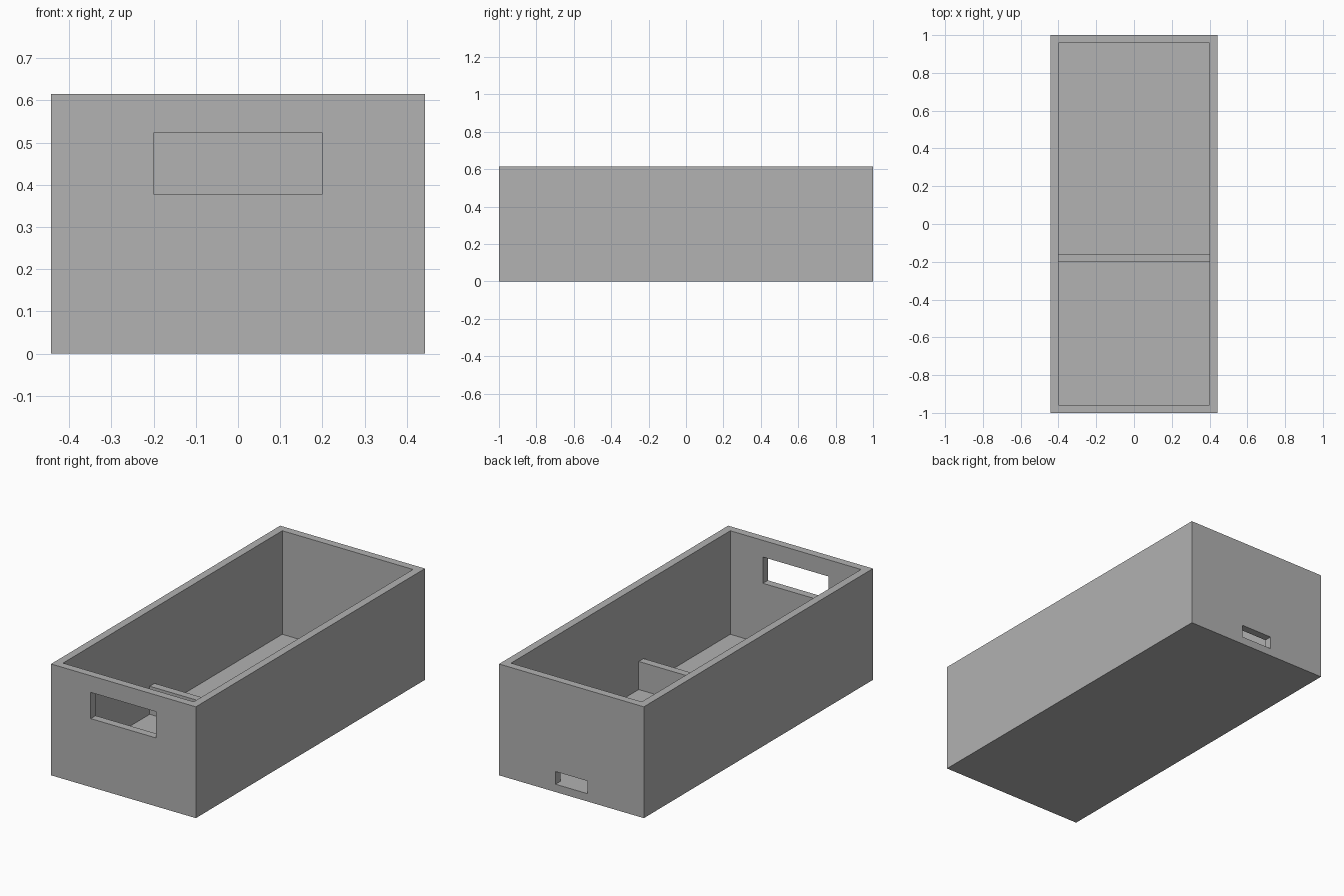
import bpy
import bmesh

cube = bpy.data.objects.get("Cube")
if cube:
    bpy.data.objects.remove(cube, do_unlink=True)

HALF_W, HALF_L, HEIGHT, WALL = 0.4425, 1.0, 0.615, 0.043
DIVIDER_FRONT, DIVIDER_BACK, DIVIDER_TOP = -0.2, -0.158, 0.198

grey = bpy.data.materials.new("plain grey")
grey.use_nodes = True
colour = (0.445, 0.445, 0.445, 1)
grey.diffuse_color = colour
grey.node_tree.nodes["Principled BSDF"].inputs["Base Color"].default_value = colour


def prism(name, profile, half_width):
    """Extrude a (y, z) profile along x, centred on x = 0."""
    bm = bmesh.new()
    face = bm.faces.new([bm.verts.new((-half_width, y, z)) for y, z in profile])
    out = bmesh.ops.extrude_face_region(bm, geom=[face])
    moved = [v for v in out["geom"] if isinstance(v, bmesh.types.BMVert)]
    bmesh.ops.translate(bm, verts=moved, vec=(2 * half_width, 0, 0))
    bmesh.ops.recalc_face_normals(bm, faces=bm.faces[:])
    mesh = bpy.data.meshes.new(name)
    bm.to_mesh(mesh)
    bm.free()
    mesh.materials.append(grey)
    obj = bpy.data.objects.new(name, mesh)
    bpy.context.collection.objects.link(obj)
    return obj


def rectangle(y0, y1, z0, z1):
    return [(y0, z0), (y1, z0), (y1, z1), (y0, z1)]


# Solid outer block
box = prism("open_box", rectangle(-HALF_L, HALF_L, 0, HEIGHT), HALF_W)

# Inner space, notched so that a low divider stays standing on the floor
inner = HALF_L - WALL
cavity = prism("cavity_cutter", [
    (-inner, WALL), (DIVIDER_FRONT, WALL), (DIVIDER_FRONT, DIVIDER_TOP),
    (DIVIDER_BACK, DIVIDER_TOP), (DIVIDER_BACK, WALL), (inner, WALL),
    (inner, HEIGHT + 0.1), (-inner, HEIGHT + 0.1)], HALF_W - WALL)

# Wide window in the front wall, small slot at floor level in the back wall
window = prism("front_window_cutter",
               rectangle(-HALF_L - 0.1, -inner + 0.1, 0.378, 0.523), 0.2)
slot = prism("back_slot_cutter",
             rectangle(inner - 0.1, HALF_L + 0.1, WALL, 0.113), 0.097)

for cutter in (cavity, window, slot):
    mod = box.modifiers.new(cutter.name, "BOOLEAN")
    mod.operation = "DIFFERENCE"
    mod.solver = "EXACT"
    mod.object = cutter

# Bake the cuts into the box, then drop the cutters
bpy.context.view_layer.update()
graph = bpy.context.evaluated_depsgraph_get()
box_mesh = bpy.data.meshes.new_from_object(box.evaluated_get(graph))
box.modifiers.clear()
box.data = box_mesh
for cutter in (cavity, window, slot):
    bpy.data.objects.remove(cutter, do_unlink=True)
